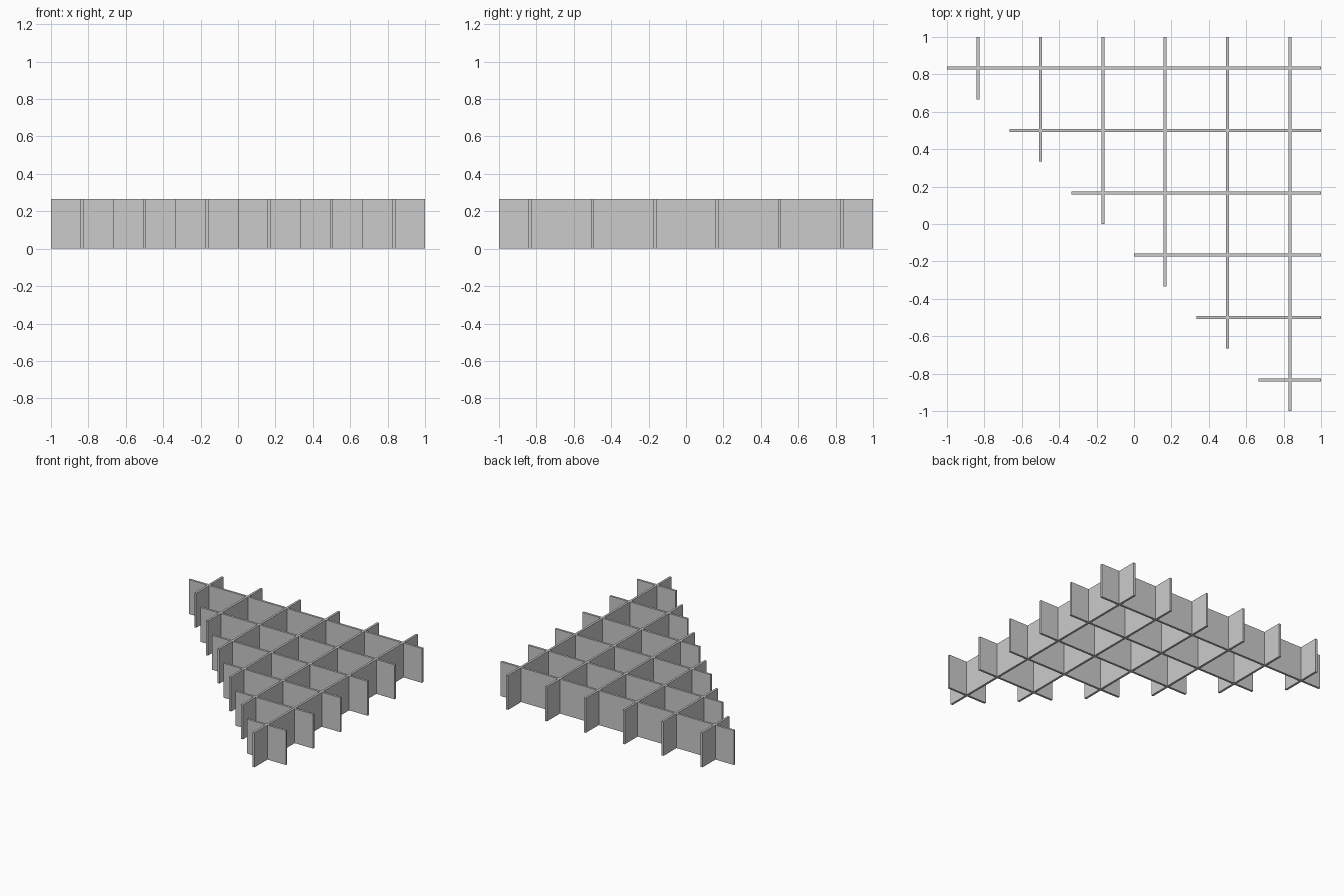
import bpy, bmesh
from mathutils import Matrix

if "Cube" in bpy.data.objects:
    bpy.data.objects.remove(bpy.data.objects["Cube"])

N = 6                 # slats in each direction
PITCH = 2 / N         # spacing between slats
THICK = 0.0167
HEIGHT = 0.2667


def add_box(bm, x0, x1, y0, y1):
    m = Matrix.Translation(((x0 + x1) / 2, (y0 + y1) / 2, HEIGHT / 2)) @ \
        Matrix.Diagonal((x1 - x0, y1 - y0, HEIGHT, 1))
    bmesh.ops.create_cube(bm, size=1, matrix=m)


def make_slats(name, boxes):
    bm = bmesh.new()
    for box in boxes:
        add_box(bm, *box)
    mesh = bpy.data.meshes.new(name)
    bm.to_mesh(mesh)
    bm.free()
    obj = bpy.data.objects.new(name, mesh)
    bpy.context.collection.objects.link(obj)
    return obj


h = THICK / 2
across, along = [], []
for i in range(N):
    c = 1 - (i + 0.5) * PITCH
    # slats running left-right, each one shorter towards the front
    across.append((-1 + i * PITCH, 1, c - h, c + h))
    # slats running front-back, each one shorter towards the left
    along.append((c - h, c + h, -1 + i * PITCH, 1))

grid = make_slats("triangular_slat_grid", across)
cross = make_slats("front_to_back_slats", along)

# fuse the crossing slats into one clean lattice
mod = grid.modifiers.new("join_slats", 'BOOLEAN')
mod.operation = 'UNION'
mod.solver = 'EXACT'
mod.object = cross
bpy.context.view_layer.objects.active = grid
bpy.ops.object.modifier_apply(modifier=mod.name)
bpy.data.objects.remove(cross)
